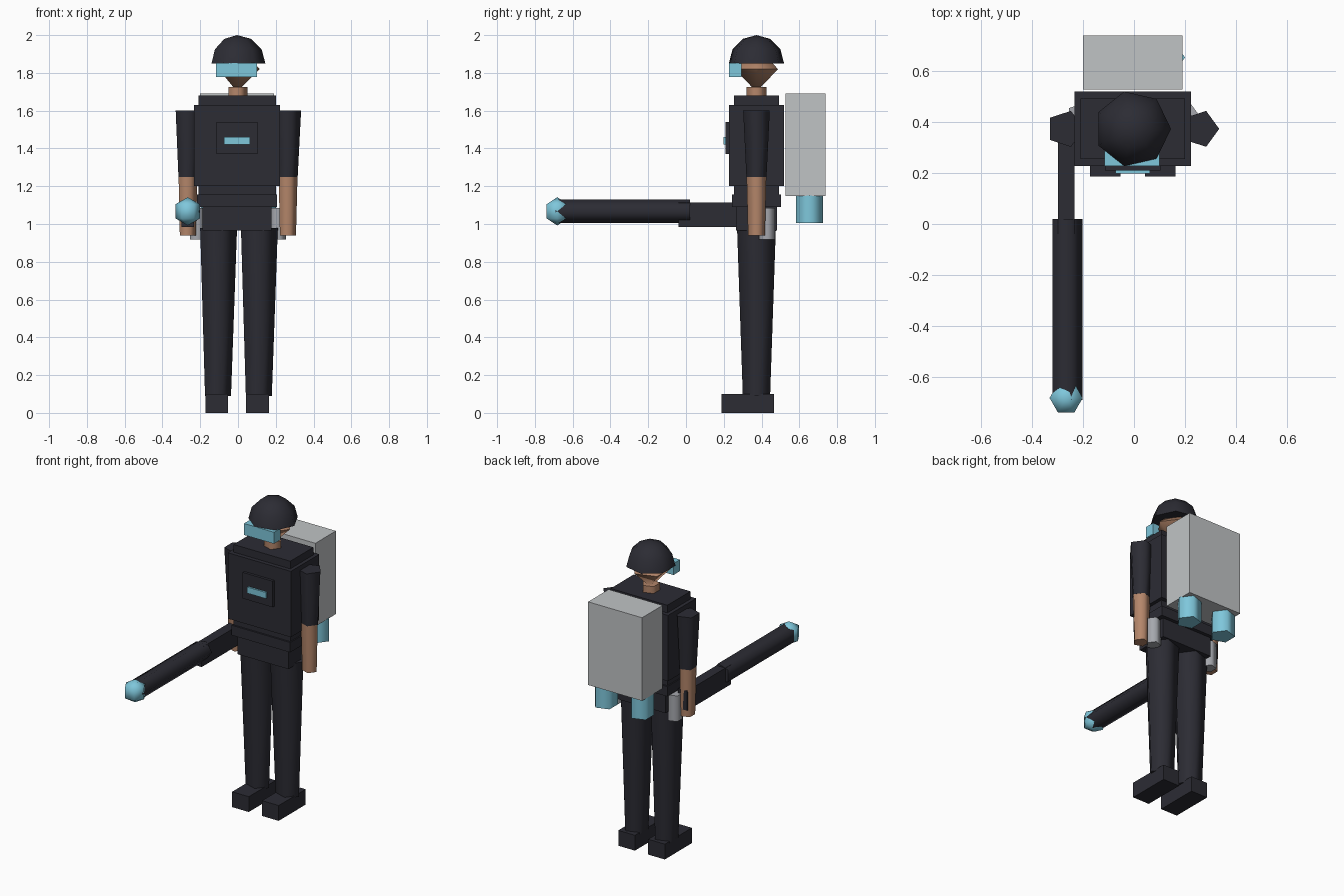
import bpy, bmesh, math
from mathutils import Matrix

if "Cube" in bpy.data.objects:
    bpy.data.objects.remove(bpy.data.objects["Cube"], do_unlink=True)

CX, CY = -0.005, 0.373  # body axis


def material(name, rgb):
    m = bpy.data.materials.new(name)
    m.use_nodes = True
    m.diffuse_color = (*rgb, 1)
    m.node_tree.nodes["Principled BSDF"].inputs["Base Color"].default_value = (*rgb, 1)
    return m


DARK = material("charcoal", (0.025, 0.025, 0.034))
SKIN = material("skin", (0.46, 0.24, 0.145))
CYAN = material("cyan", (0.21, 0.57, 0.71))
GREY = material("pack_grey", (0.53, 0.55, 0.56))
METAL = material("metal_grey", (0.38, 0.39, 0.42))


def finish(bm, name, mat):
    bmesh.ops.recalc_face_normals(bm, faces=bm.faces)
    me = bpy.data.meshes.new(name)
    bm.to_mesh(me)
    bm.free()
    me.materials.append(mat)
    ob = bpy.data.objects.new(name, me)
    bpy.context.collection.objects.link(ob)
    return ob


def box(name, mat, x, y, z):
    """Box from (min, max) ranges."""
    bm = bmesh.new()
    bmesh.ops.create_cube(bm, size=1)
    for v in bm.verts:
        for i, (lo, hi) in enumerate((x, y, z)):
            v.co[i] = lo if v.co[i] < 0 else hi
    return finish(bm, name, mat)


def lathe(name, mat, profile, sides, loc, turn=None):
    """Low-poly turned shape from (radius, height) points, a corner on +x."""
    bm = bmesh.new()
    rings = [[bm.verts.new((r * math.cos(a), r * math.sin(a), h))
              for a in (math.tau * k / sides for k in range(sides))]
             for r, h in profile]
    for a, b in zip(rings, rings[1:]):
        for k in range(sides):
            j = (k + 1) % sides
            bm.faces.new((a[k], a[j], b[j], b[k]))
    for ring, (r, h) in ((rings[0], profile[0]), (rings[-1], profile[-1])):
        if r > 0:
            bm.faces.new(ring)
    bmesh.ops.remove_doubles(bm, verts=bm.verts, dist=1e-5)
    if turn:
        bm.transform(turn)
    ob = finish(bm, name, mat)
    ob.location = loc
    bpy.ops.object.select_all(action='DESELECT')
    ob.select_set(True)
    bpy.context.view_layer.objects.active = ob
    bpy.ops.object.shade_smooth_by_angle(angle=math.radians(75))
    return ob


def around(c, half):
    return (c - half, c + half)


# Torso, vest, belt and hips
for name, hx, hy, z in (("torso", 0.205, 0.119, (1.09, 1.68)),
                        ("vest", 0.228, 0.146, (1.2, 1.63)),
                        ("belt", 0.212, 0.13, (1.09, 1.155)),
                        ("hips", 0.183, 0.108, (0.965, 1.095))):
    box(name, DARK, around(CX, hx), around(CY, hy), z)
box("chest_plate", DARK, around(CX, 0.108), (0.21, 0.24), (1.37, 1.54))
box("chest_display", CYAN, around(CX, 0.068), (0.198, 0.215), (1.42, 1.46))

# Limbs, thrusters and hip canisters on both sides
for side, s in (("left", 1), ("right", -1)):
    leg_x, arm_x = CX + s * 0.108, CX + s * 0.265
    box(side + "_boot", DARK, around(leg_x, 0.06), (0.187, 0.466), (0, 0.1))
    lathe(side + "_leg", DARK, [(0.076, 0.09), (0.108, 0.98)], 5, (leg_x, CY, 0))
    lathe(side + "_sleeve", DARK, [(0.056, 1.25), (0.074, 1.6)], 5, (arm_x, CY, 0))
    lathe(side + "_forearm", SKIN, [(0.047, 0.94), (0.055, 1.25)], 5, (arm_x, CY, 0))
    lathe(side + "_canister", METAL, [(0.045, 0.917), (0.045, 1.085)], 5,
          (CX + s * 0.214, 0.428, 0))
    lathe(side + "_thruster", CYAN, [(0.075, 1.005), (0.075, 1.15)], 5,
          (CX + s * 0.13, 0.653, 0))

# Backpack
box("backpack", GREY, around(CX, 0.195), (0.527, 0.739), (1.147, 1.69))

# Head, helmet and visor
lathe("neck", SKIN, [(0.055, 1.67), (0.055, 1.725)], 5, (CX, CY, 0))
lathe("head", SKIN, [(0, -0.12), (0.12, 0), (0, 0.12)], 5, (CX, CY, 1.82))
dome = [(0.15 * math.cos(a), 0.15 * math.sin(a))
        for a in (math.radians(d) for d in (0, 30, 60))]
lathe("helmet", DARK, dome + [(0, 0.15)], 7, (CX, CY, 1.85))
box("visor", CYAN, around(CX - 0.003, 0.108), (0.228, 0.295), (1.777, 1.852))

# Long gun held in the right hand
GX, GZ = -0.266, 1.067
box("gun_body", DARK, around(GX, 0.032), (-0.04, 0.415), (0.985, 1.113))
lathe("gun_barrel", DARK, [(0.065, -0.02), (0.065, 0.69)], 5, (GX, 0, GZ),
      Matrix.Rotation(math.pi / 2, 4, 'X'))
lathe("gun_tip", CYAN, [(0, -0.075), (0.065, -0.0375), (0.065, 0.0375), (0, 0.075)],
      6, (GX, -0.682, GZ))
